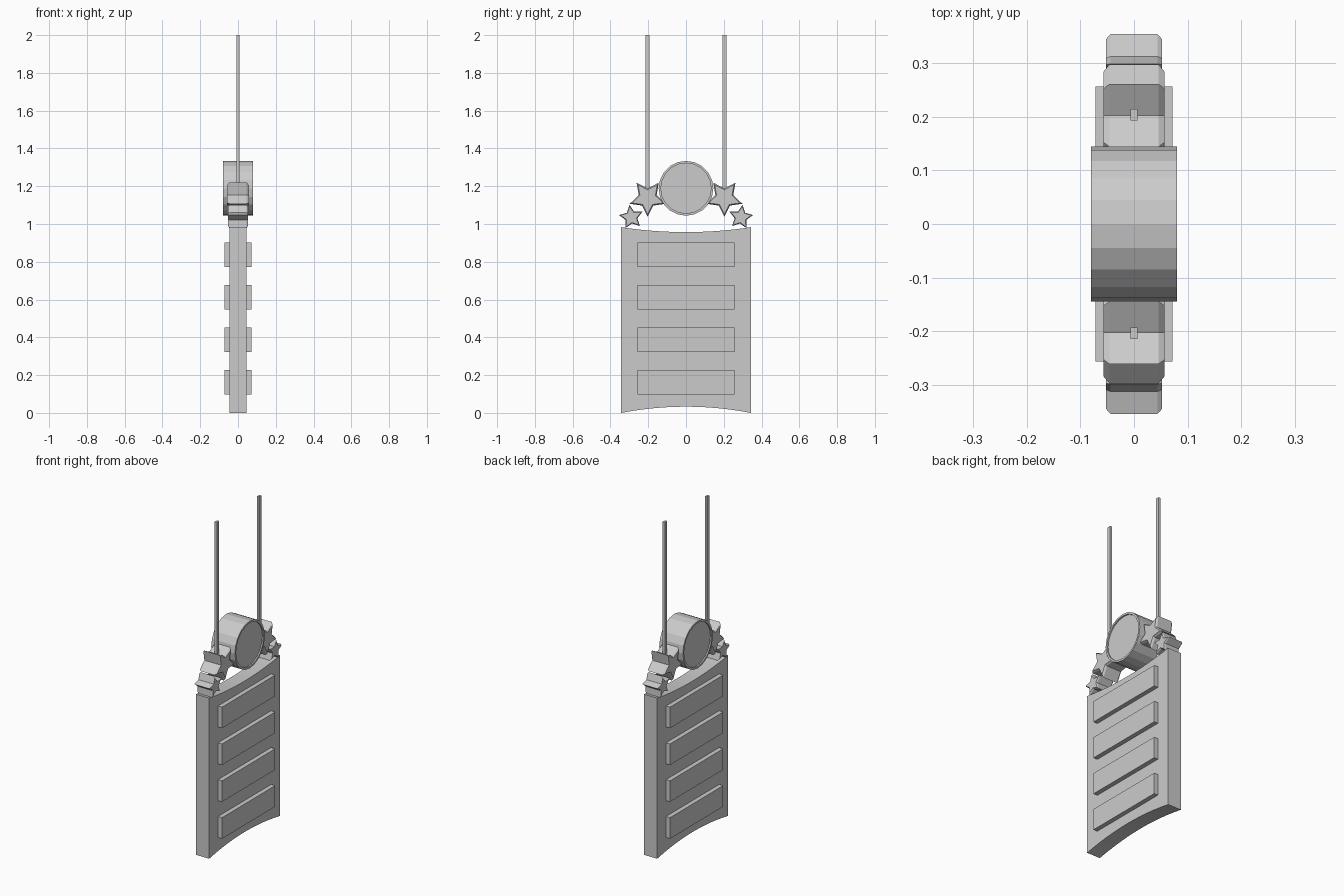
import bpy, bmesh, math

if "Cube" in bpy.data.objects:
    bpy.data.objects.remove(bpy.data.objects["Cube"])


def make_object(name, bm):
    bmesh.ops.recalc_face_normals(bm, faces=bm.faces)
    me = bpy.data.meshes.new(name)
    bm.to_mesh(me)
    bm.free()
    ob = bpy.data.objects.new(name, me)
    bpy.context.collection.objects.link(ob)
    return ob


def loft(name, sections):
    """Join (x, [(y, z), ...]) outlines along x and cap both ends."""
    bm = bmesh.new()
    rings = [[bm.verts.new((x, y, z)) for y, z in pts] for x, pts in sections]
    n = len(rings[0])
    for a, b in zip(rings, rings[1:]):
        for i in range(n):
            j = (i + 1) % n
            bm.faces.new((a[i], a[j], b[j], b[i]))
    bm.faces.new(rings[0])
    bm.faces.new(rings[-1])
    return make_object(name, bm)


def box(name, x, y0, y1, z0, z1):
    pts = [(y0, z0), (y1, z0), (y1, z1), (y0, z1)]
    return loft(name, [(-x, pts), (x, pts)])


def circle(r, cz, n=20):
    return [(r * math.cos(2 * math.pi * i / n), cz + r * math.sin(2 * math.pi * i / n))
            for i in range(n)]


def star(name, cy, cz, r, angle, half, face_scale, chamfer):
    def outline(s):
        pts = []
        for i in range(10):
            a = math.radians(angle + 36 * i)
            q = r * s * (1 if i % 2 == 0 else 0.5)
            pts.append((cy + q * math.cos(a), cz + q * math.sin(a)))
        return pts
    return loft(name, [(-half, outline(face_scale)), (-half + chamfer, outline(1)),
                       (half - chamfer, outline(1)), (half, outline(face_scale))])


# Hanging board with curved top and bottom edges
W, N = 0.343, 12
ys = [-W + 2 * W * i / N for i in range(N + 1)]
bottom = [(y, 0.033 * (1 - (y / W) ** 2)) for y in ys]
top = [(y, 0.957 + 0.026 * (y / W) ** 2) for y in reversed(ys)]
loft("sign_board", [(-0.045, bottom + top), (0.045, bottom + top)])

# Raised panels on both faces
for i in range(4):
    z = 0.097 + 0.2255 * i
    box(f"panel_{i + 1}", 0.072, -0.257, 0.257, z, z + 0.129)

# Round drum with a slim rim around slightly recessed faces
CZ = 1.189
outer, inner = circle(0.145, CZ), circle(0.133, CZ)
loft("drum", [(-0.072, inner), (-0.08, inner), (-0.08, outer),
              (0.08, outer), (0.08, inner), (0.072, inner)])

# Stars and hanging rods on each side
for side, s in (("left", -1), ("right", 1)):
    star(f"large_star_{side}", s * 0.203, 1.138, 0.1, -90, 0.057, 0.86, 0.011)
    star(f"small_star_{side}", s * 0.29, 1.036, 0.066, 90 - s * 8, 0.052, 0.86, 0.008)
    box(f"rod_{side}", 0.007, s * 0.204 - 0.011, s * 0.204 + 0.011, 1.15, 2.0)
